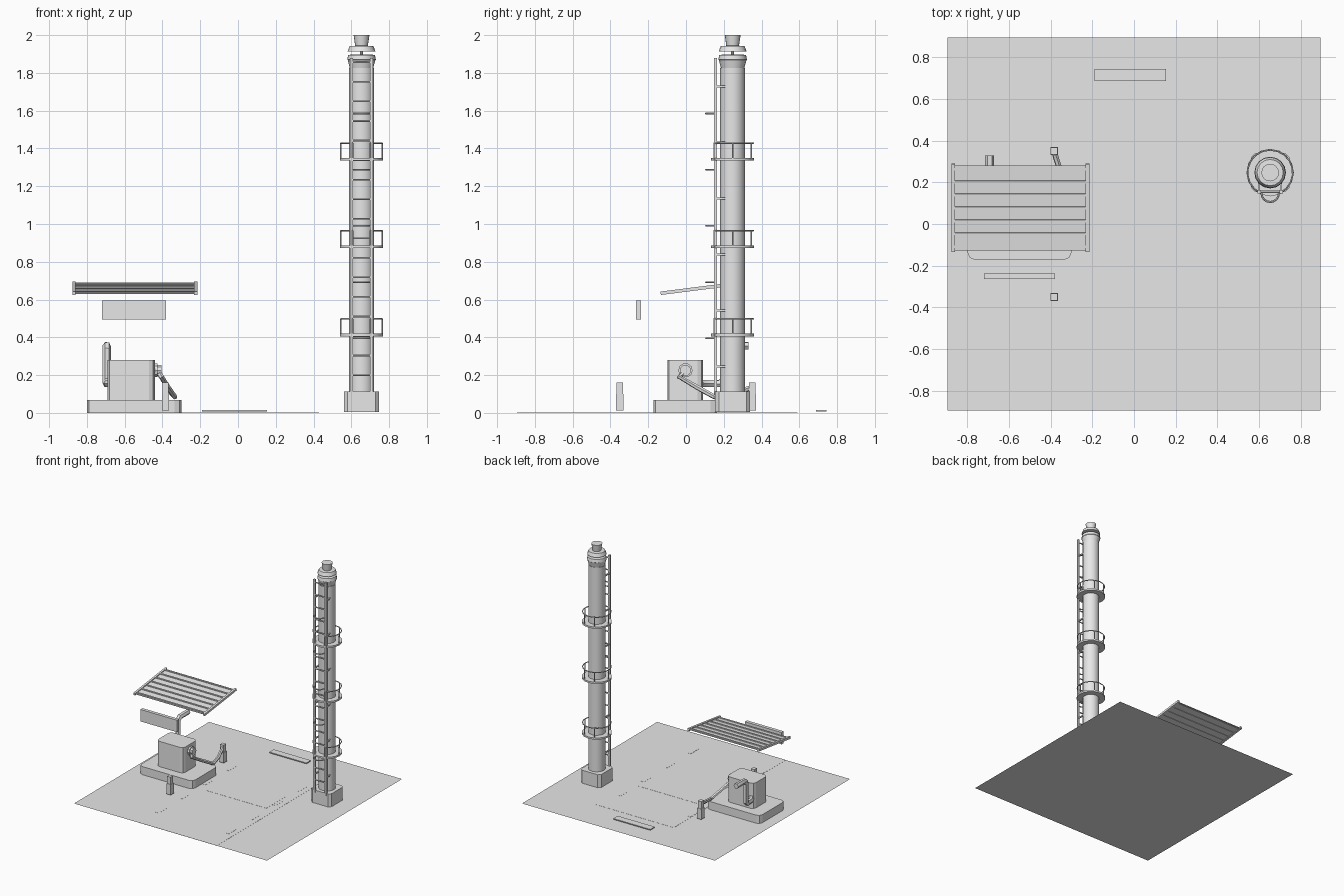
import bpy, bmesh, math
from mathutils import Vector, Matrix

cube = bpy.data.objects.get("Cube")
if cube:
    bpy.data.objects.remove(cube, do_unlink=True)

GREY = bpy.data.materials.new("light_grey")
GREY.use_nodes = True
GREY.diffuse_color = (0.8, 0.8, 0.8, 1)
GREY.node_tree.nodes["Principled BSDF"].inputs["Base Color"].default_value = (0.8, 0.8, 0.8, 1)


def add(name, mesh, smooth=False):
    mesh.materials.clear()
    mesh.materials.append(GREY)
    ob = bpy.data.objects.new(name, mesh)
    bpy.context.collection.objects.link(ob)
    if smooth:
        bpy.ops.object.select_all(action='DESELECT')
        ob.select_set(True)
        bpy.context.view_layer.objects.active = ob
        bpy.ops.object.shade_smooth_by_angle(angle=math.radians(35))
    return ob


def from_bm(name, bm, smooth=False):
    bmesh.ops.recalc_face_normals(bm, faces=bm.faces)
    mesh = bpy.data.meshes.new(name)
    bm.to_mesh(mesh)
    bm.free()
    return add(name, mesh, smooth)


def box(name, x, y, z, corner=0, segments=1):
    """Box from (low, high) ranges, optionally with cut vertical corners."""
    lo, hi = zip(x, y, z)
    size = [b - a for a, b in zip(lo, hi)]
    mid = [(a + b) / 2 for a, b in zip(lo, hi)]
    bm = bmesh.new()
    bmesh.ops.create_cube(bm, size=1, matrix=Matrix.Translation(mid) @ Matrix.Diagonal((*size, 1)))
    if corner:
        upright = [e for e in bm.edges
                   if abs(e.verts[0].co.z - e.verts[1].co.z) > size[2] / 2]
        bmesh.ops.bevel(bm, geom=upright, offset=corner, segments=segments,
                        profile=0.5, affect='EDGES')
    return from_bm(name, bm)


def lathe(name, profile, center, sides, closed=False):
    """Turn (radius, height) points around an upright axis."""
    bm = bmesh.new()
    rings = [[bm.verts.new((center[0] + r * math.cos(2 * math.pi * i / sides),
                            center[1] + r * math.sin(2 * math.pi * i / sides), z))
              for i in range(sides)] for r, z in profile]
    pairs = list(zip(rings, rings[1:]))
    if closed:
        pairs.append((rings[-1], rings[0]))
    else:
        bm.faces.new(rings[0])
        bm.faces.new(rings[-1])
    for a, b in pairs:
        for i in range(sides):
            j = (i + 1) % sides
            bm.faces.new((a[i], a[j], b[j], b[i]))
    return from_bm(name, bm, True)


def tube(name, points, radius, resolution=1):
    curve = bpy.data.curves.new(name, 'CURVE')
    curve.dimensions = '3D'
    curve.bevel_depth = radius
    curve.bevel_resolution = resolution
    curve.use_fill_caps = True
    spline = curve.splines.new('POLY')
    spline.points.add(len(points) - 1)
    for p, co in zip(spline.points, points):
        p.co = (*co, 1)
    temp = bpy.data.objects.new(name + "_path", curve)
    bpy.context.collection.objects.link(temp)
    bpy.context.view_layer.update()
    mesh = bpy.data.meshes.new_from_object(
        temp.evaluated_get(bpy.context.evaluated_depsgraph_get()))
    bpy.data.objects.remove(temp, do_unlink=True)
    return add(name, mesh, True)


def arc(cx, cy, z, r, start, end, steps):
    angles = [math.radians(start + (end - start) * i / steps) for i in range(steps + 1)]
    return [(cx + r * math.cos(a), cy + r * math.sin(a), z) for a in angles]


# Ground sheet with thin driveway markings
bm = bmesh.new()
bmesh.ops.create_grid(bm, x_segments=1, y_segments=1, size=0.895)
from_bm("ground", bm)
box("driveway", (-0.3, 0.43), (-0.895, 0.59), (0, 0.001))
box("parking_pad", (-0.215, 0.354), (-0.129, 0.134), (0, 0.002))
for side, x in (("right", -0.28), ("left", 0.37)):
    for i in range(4):
        y = -0.62 + 0.31 * i
        box(f"{side}_dash_{i + 1}", (x - 0.015, x + 0.015), (y - 0.05, y + 0.05), (0, 0.002))
box("wheel_stop", (-0.19, 0.153), (0.687, 0.745), (0.008, 0.016))

# Tower: foot, shaft with flared head, floating collar and cup
TX, TY = 0.654, 0.247
box("tower_foot", (TX - 0.093, TX + 0.093), (TY - 0.093, TY + 0.093), (0.004, 0.113), 0.02)
lathe("tower_shaft", [(0.066, 0.1), (0.066, 1.825), (0.062, 1.825), (0.073, 1.868),
                      (0.076, 1.87), (0.071, 1.895), (0.05, 1.897)], (TX, TY), 16)
lathe("tower_spindle", [(0.008, 1.89), (0.008, 1.92)], (TX, TY), 8)
lathe("tower_collar", [(0.074, 1.913), (0.063, 1.942), (0.03, 1.944)], (TX, TY), 16)
lathe("tower_cup", [(0.033, 1.94), (0.042, 2.0)], (TX, TY), 16)

# Round platforms with open-fronted railings
for i, z in enumerate((0.405, 0.872, 1.335)):
    n = i + 1
    lathe(f"platform_{n}", [(0.06, z), (0.114, z), (0.114, z + 0.014), (0.06, z + 0.014)],
          (TX, TY), 16, closed=True)
    tube(f"railing_{n}", arc(TX, TY, z + 0.093, 0.109, -65, 245, 16), 0.004)
    for k, a in enumerate((-65, 0, 65, 115, 180, 245)):
        x, y, _ = arc(TX, TY, 0, 0.109, a, a, 1)[0]
        tube(f"railing_{n}_post_{k + 1}", [(x, y, z + 0.01), (x, y, z + 0.093)], 0.004)

# Ladder with rungs, wall ties and hoops
LY = 0.155
for side, s in (("right", -1), ("left", 1)):
    x = TX + s * 0.053
    box(f"ladder_{side}_rail", (x - 0.008, x + 0.008), (LY - 0.008, LY + 0.008), (0.095, 1.88))
    for i in range(6):
        z = 0.245 + i * 0.2965
        box(f"ladder_{side}_tie_{i + 1}", (x - 0.005, x + 0.005), (LY, TY - 0.03),
            (z - 0.005, z + 0.005))
for i in range(17):
    z = 0.2 + i * 0.1035
    tube(f"ladder_rung_{i + 1}", [(TX - 0.053, LY, z), (TX + 0.053, LY, z)], 0.005)
for i in range(5):
    tube(f"ladder_hoop_{i + 1}", arc(TX, 0.148, 0.395 + i * 0.2975, 0.042, 180, 360, 8), 0.005)

# Pump on its slab
box("slab", (-0.8, -0.3), (-0.172, 0.165), (0, 0.068), 0.035, 2)
box("pump_body", (-0.69, -0.44), (-0.098, 0.09), (0.068, 0.28), 0.03, 2)
tube("pump_dial", [(-0.45, -0.003, 0.225), (-0.425, -0.003, 0.225)], 0.038, 3)
tube("pump_hub", [(-0.43, -0.003, 0.225), (-0.405, -0.003, 0.225)], 0.03, 3)
tube("pump_hose", [(-0.42, -0.01, 0.215), (-0.405, -0.035, 0.19), (-0.37, 0.06, 0.135),
                   (-0.335, 0.15, 0.085), (-0.35, 0.24, 0.1), (-0.38, 0.335, 0.13)], 0.014)
tube("exhaust_pipe", [(-0.66, 0.08, 0.155), (-0.69, 0.12, 0.155), (-0.695, 0.18, 0.155),
                      (-0.695, 0.2, 0.175), (-0.695, 0.2, 0.335), (-0.695, 0.22, 0.355),
                      (-0.695, 0.33, 0.355)], 0.022)

# Bollards in front of and behind the pump
for name, y in (("front_bollard", -0.351), ("back_bollard", 0.351)):
    box(name + "_base", (-0.402, -0.364), (y - 0.02, y + 0.02), (0.012, 0.1))
    box(name + "_top", (-0.4, -0.367), (y - 0.017, y + 0.017), (0.1, 0.16))

# Hanging sign board
box("sign_board", (-0.72, -0.38), (-0.265, -0.237), (0.495, 0.595))

# Sloped ribbed canopy
SLOPE = Matrix.Translation((0, 0.077, 0.66)) @ Matrix.Rotation(math.radians(7.2), 4, 'X')
parts = [box("canopy_sheet", (-0.87, -0.22), (-0.205, 0.205), (-0.004, 0.001))]
for side, x in (("right", -0.868), ("left", -0.223)):
    parts.append(box(f"canopy_{side}_frame", (x - 0.009, x + 0.009), (-0.213, 0.213),
                     (-0.009, 0.009)))
for i in range(7):
    y = -0.188 + i * 0.0628
    parts.append(box(f"canopy_rib_{i + 1}", (-0.86, -0.23), (y - 0.006, y + 0.006),
                     (-0.007, 0.007)))
for ob in parts:
    ob.data.transform(SLOPE)
